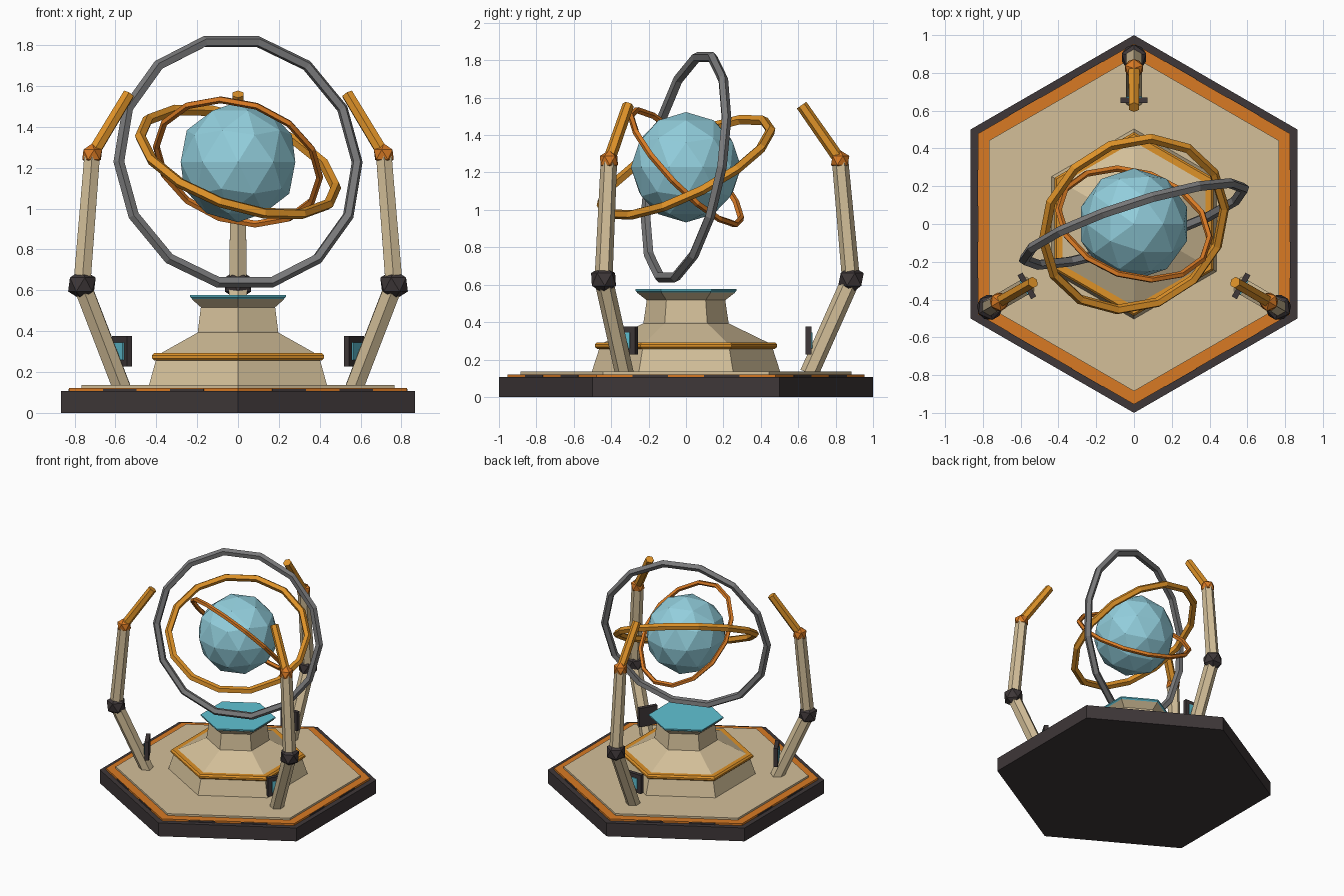
import bpy, bmesh
from math import sin, cos, pi, radians
from mathutils import Matrix, Vector

if "Cube" in bpy.data.objects:
    bpy.data.objects.remove(bpy.data.objects["Cube"])


def mat(name, r, g, b):
    m = bpy.data.materials.new(name)
    lin = [((c / 255 + 0.055) / 1.055) ** 2.4 for c in (r, g, b)]
    m.diffuse_color = (*lin, 1)
    m.use_nodes = True
    m.node_tree.nodes["Principled BSDF"].inputs["Base Color"].default_value = m.diffuse_color
    return m


TAN = mat("tan", 211, 191, 153)
DARK = mat("charcoal", 62, 55, 56)
ORANGE = mat("orange", 217, 122, 36)
GOLD = mat("gold", 222, 146, 40)
GREY = mat("grey", 122, 122, 123)
GLOBE = mat("pale_blue", 146, 206, 220)
CYAN = mat("cyan", 96, 194, 212)


def add(name, bm, material, matrix=Matrix()):
    bmesh.ops.recalc_face_normals(bm, faces=bm.faces)
    me = bpy.data.meshes.new(name)
    bm.to_mesh(me)
    bm.free()
    me.materials.append(material)
    ob = bpy.data.objects.new(name, me)
    ob.matrix_world = matrix
    bpy.context.collection.objects.link(ob)
    return ob


def lathe(name, profile, material, phase=pi / 2, matrix=Matrix(), n=6):
    """Capped n-sided solid from (radius, height) pairs."""
    bm = bmesh.new()
    rings = [[bm.verts.new((r * cos(phase + 2 * pi * i / n), r * sin(phase + 2 * pi * i / n), z))
              for i in range(n)] for r, z in profile]
    for a, b in zip(rings, rings[1:]):
        for i in range(n):
            j = (i + 1) % n
            bm.faces.new((a[i], a[j], b[j], b[i]))
    bm.faces.new(rings[0])
    bm.faces.new(rings[-1])
    return add(name, bm, material, matrix)


def box(name, size, material, matrix):
    bm = bmesh.new()
    bmesh.ops.create_cube(bm, size=1, matrix=Matrix.Diagonal((*size, 1)))
    return add(name, bm, material, matrix)


def ico(name, loc, r, sub, material, turn=0):
    bm = bmesh.new()
    bmesh.ops.create_icosphere(bm, subdivisions=sub, radius=r)
    return add(name, bm, material, Matrix.Translation(loc) @ Matrix.Rotation(turn, 4, 'Z'))


def ring(name, major, minor, rot, material):
    bpy.ops.mesh.primitive_torus_add(major_segments=14, minor_segments=5, major_radius=major,
                                     minor_radius=minor, location=(0, 0, 1.228),
                                     rotation=[radians(a) for a in rot])
    ob = bpy.context.object
    ob.name = name
    ob.data.materials.clear()
    ob.data.materials.append(material)
    for p in ob.data.polygons:
        p.use_smooth = False


# Hexagonal base
lathe("base_slab", [(1, 0), (1, 0.106)], DARK)
lathe("base_trim", [(0.955, 0.1), (0.955, 0.121)], ORANGE)
lathe("base_floor", [(0.885, 0.11), (0.885, 0.136)], TAN)

# Dark dashes on the trim's six sides
for k in range(6):
    face = Matrix.Rotation(k * pi / 3, 4, 'Z')
    for s in (-0.19, 0.19):
        box("trim_dash", (0.004, 0.19, 0.012), DARK,
            face @ Matrix.Translation((0.955 * cos(pi / 6) + 0.001, s, 0.112)))

# Pedestal
lathe("pedestal_foot", [(0.505, 0.13), (0.46, 0.27)], TAN)
lathe("pedestal_band", [(0.475, 0.257), (0.487, 0.267), (0.487, 0.28), (0.475, 0.292)], GOLD)
lathe("pedestal_column", [(0.45, 0.285), (0.228, 0.393), (0.21, 0.517), (0.262, 0.557)], TAN)
lathe("pedestal_dish", [(0.255, 0.555), (0.27, 0.567), (0.27, 0.576)], CYAN)

# Globe and its three rings
ico("globe", (0, 0, 1.228), 0.295, 2, GLOBE)
ring("outer_ring", 0.613, 0.028, (80, 0, 18), GREY)
ring("middle_ring", 0.501, 0.027, (28, 14, 10), GOLD)
ring("inner_ring", 0.412, 0.018, (-47, 10, -10), ORANGE)

# Three jointed arms
FOOT, ELBOW, WRIST, TIP = (0.658, 0.125), (0.882, 0.628), (0.824, 1.264), (0.618, 1.56)


def beam(name, a, b, r0, r1, material, spin):
    """Six-sided beam between two (radius, height) points of an arm."""
    a, b = Vector((a[0], 0, a[1])), Vector((b[0], 0, b[1]))
    d = b - a
    z, y = d.normalized(), Vector((0, 1, 0))
    frame = Matrix((y.cross(z), y, z)).transposed().to_4x4()
    lathe(name, [(r0, 0), (r1, d.length)], material, 0,
          spin @ Matrix.Translation(a) @ frame)


for label, deg in (("back", 90), ("left", 210), ("right", 330)):
    spin = Matrix.Rotation(radians(deg), 4, 'Z')
    beam(label + "_lower_arm", FOOT, ELBOW, 0.05, 0.05, TAN, spin)
    beam(label + "_upper_arm", ELBOW, WRIST, 0.048, 0.044, TAN, spin)
    beam(label + "_arm_tip", WRIST, TIP, 0.033, 0.031, GOLD, spin)
    ico(label + "_elbow", spin @ Vector((ELBOW[0], 0, ELBOW[1])), 0.076, 1, DARK, radians(deg))
    ico(label + "_wrist", spin @ Vector((WRIST[0], 0, WRIST[1])), 0.055, 1, ORANGE, radians(deg))
    # Small control panel with a screen on its outer side
    box(label + "_panel", (0.03, 0.145, 0.148), DARK, spin @ Matrix.Translation((0.655, 0, 0.302)))
    box(label + "_screen", (0.008, 0.085, 0.085), CYAN, spin @ Matrix.Translation((0.672, 0, 0.302)))
